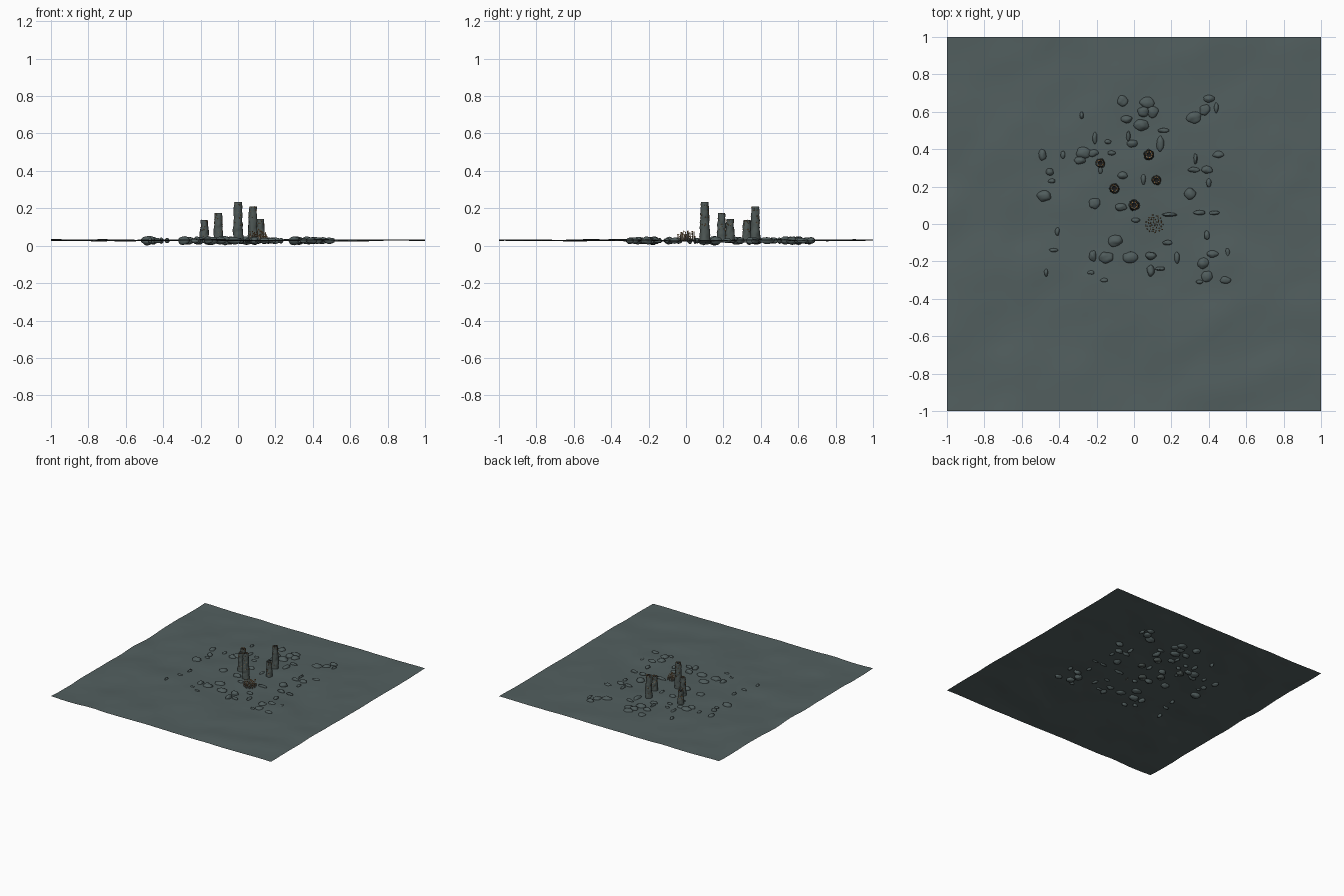
import bpy, bmesh, math, random
from mathutils import Vector, Matrix, noise

if "Cube" in bpy.data.objects:
    bpy.data.objects.remove(bpy.data.objects["Cube"])
random.seed(7)


def material(name, color):
    mat = bpy.data.materials.new(name)
    mat.use_nodes = True
    mat.diffuse_color = (*color, 1)
    mat.node_tree.nodes["Principled BSDF"].inputs["Base Color"].default_value = (*color, 1)
    return mat


seabed_grey = material("seabed grey", (0.085, 0.115, 0.115))
rock_grey = material("rock grey", (0.08, 0.108, 0.108))
chimney_grey = material("chimney grey", (0.075, 0.095, 0.09))
mineral_orange = material("mineral orange", (0.42, 0.19, 0.05))
throat_black = material("throat black", (0.012, 0.012, 0.012))
tube_cream = material("tube cream", (0.4, 0.33, 0.24))


def finish(name, bm, *mats, smooth=True):
    mesh = bpy.data.meshes.new(name)
    bm.to_mesh(mesh)
    bm.free()
    for mat in mats:
        mesh.materials.append(mat)
    for face in mesh.polygons:
        face.use_smooth = smooth
    obj = bpy.data.objects.new(name, mesh)
    bpy.context.collection.objects.link(obj)
    return obj


def ground_height(x, y):
    swell = noise.noise(Vector((x * 3 + y * 1.5, y * 4 - x * 2, 0.5)))
    ripple = noise.noise(Vector((x * 8, y * 8, 3.5)))
    return 0.029 + 0.008 * swell + 0.002 * ripple


# Gently rippled sea floor
bm = bmesh.new()
bmesh.ops.create_grid(bm, x_segments=80, y_segments=80, size=1)
for v in bm.verts:
    v.co.z = ground_height(v.co.x, v.co.y)
finish("sea_floor", bm, seabed_grey)


def add_rock(bm, x, y, rx, ry, rz):
    made = bmesh.ops.create_icosphere(bm, subdivisions=3, radius=1)["verts"]
    seed = Vector((x * 40, y * 40, 0))
    for v in made:
        lump = 1 + 0.22 * noise.noise(v.co * 1.3 + seed)
        v.co = Vector((x + v.co.x * rx * lump, y + v.co.y * ry * lump,
                       0.027 + v.co.z * rz * lump))


# Boulders: centre x, y and half widths, in hundredths
boulders = [
    (-6, 66, 3, 3), (7, 65, 4, 3), (5, 60, 3, 3), (10, 60, 3, 3), (4, 53, 4, 3),
    (-4, 56, 3, 2), (40, 67, 3, 2), (32, 57, 4, 3), (38, 61, 3, 3), (-28, 58, 1, 2),
    (14, 43, 2, 4), (-1, 43, 3, 2), (-27, 38, 4, 3), (-29, 34, 3, 2), (-22, 38, 3, 2),
    (-49, 37, 2, 3), (-45, 28, 2, 2), (-48, 15, 4, 3), (-6, 26, 3, 2), (-21, 11, 3, 3),
    (-7, 9, 3, 2), (19, 5, 4, 1), (30, 16, 3, 3), (39, 29, 3, 2), (45, 37, 3, 2),
    (33, 35, 1, 3), (-10, -9, 4, 3), (-15, -18, 4, 3), (-2, -18, 4, 3), (-22, -17, 2, 3),
    (9, -17, 3, 2), (9, -25, 2, 3), (37, -21, 3, 3), (39, -28, 3, 3), (49, -30, 3, 2),
    (42, -16, 3, 2)]
bm = bmesh.new()
for x, y, rx, ry in boulders:
    add_rock(bm, x / 100, y / 100, rx / 100, ry / 100, random.uniform(0.017, 0.024))
finish("boulders", bm, rock_grey)

# Pebbles, thin and elongated along either axis
pebbles = [
    (44, 62), (16, 50), (-3, 47), (-21, 46), (-14, 44), (-12, 38), (-38, 37), (-18, 29),
    (-44, 23), (5, 24), (1, 2), (40, 22), (43, 6), (35, 6), (39, -6), (-41, -4),
    (-43, -14), (-47, -26), (-23, -26), (-16, -30), (18, -10), (23, -18), (50, -15),
    (35, -31), (14, -24), (32, 29)]
bm = bmesh.new()
for x, y in pebbles:
    long, short = random.uniform(0.018, 0.032), random.uniform(0.01, 0.015)
    rx, ry = random.choice([(long, short), (short, long)])
    add_rock(bm, x / 100, y / 100, rx, ry, random.uniform(0.012, 0.017))
finish("pebbles", bm, rock_grey)


def add_chimney(name, x, y, top):
    """Lumpy tapering pipe with a hollow mouth and mineral crust."""
    bm = bmesh.new()
    sides, rows, base = 20, 22, 0.018
    wide = 0.026 + 0.03 * (top - 0.13)
    profile = []
    for i in range(rows + 1):
        t = i / rows
        profile.append((wide * (1 - 0.3 * t), base + (top - base) * t))
    profile += [(wide * 0.45, top - 0.002), (wide * 0.35, top - 0.02)]
    rings = []
    for r, z in profile:
        ring = []
        for k in range(sides):
            a = math.tau * k / sides
            point = Vector((math.cos(a), math.sin(a), z * 25))
            bump = 1 + 0.2 * noise.noise(point * 1.6 + Vector((x, y, 0)) * 50)
            ring.append(bm.verts.new((x + r * bump * point.x, y + r * bump * point.y, z)))
        rings.append(ring)
    for i, (low, high) in enumerate(zip(rings, rings[1:])):
        for k in range(sides):
            n = (k + 1) % sides
            face = bm.faces.new((low[k], low[n], high[n], high[k]))
            if i > rows:
                face.material_index = 2
            elif i == rows and k % 3 == 0:
                face.material_index = 1
    bm.faces.new(rings[-1]).material_index = 2
    bm.faces.new(rings[0][::-1])
    # Small mineral nodules stuck to the wall, denser toward the mouth
    for _ in range(34):
        t = math.sqrt(random.uniform(0.05, 1))
        a = random.uniform(0, math.tau)
        r = wide * (1 - 0.3 * t) * 0.98
        spot = Vector((x + r * math.cos(a), y + r * math.sin(a), base + (top - base) * t))
        nodule = bmesh.ops.create_icosphere(bm, subdivisions=1, radius=random.uniform(0.002, 0.0032),
                                            matrix=Matrix.Translation(spot))
        for v in nodule["verts"]:
            for face in v.link_faces:
                face.material_index = 1
    finish(name, bm, chimney_grey, mineral_orange, throat_black)


for name, x, y, top in [
        ("tall_chimney", 0, 0.10, 0.233), ("left_middle_chimney", 0.08, 0.37, 0.21),
        ("right_middle_chimney", -0.105, 0.19, 0.174), ("left_short_chimney", 0.12, 0.235, 0.143),
        ("right_short_chimney", -0.18, 0.325, 0.138)]:
    add_chimney(name, x, y, top)

# Colony of thin tubes with bright tips
bm = bmesh.new()
for i in range(42):
    a = i * 2.4
    spread = 0.05 * math.sqrt(i / 42)
    x, y = 0.11 + spread * math.cos(a), spread * math.sin(a)
    height = random.uniform(0.02, 0.052)
    lean = Matrix.Rotation(random.uniform(-0.25, 0.25), 4, random.choice("XY"))
    root = Matrix.Translation((x, y, 0.027)) @ lean
    bmesh.ops.create_cone(bm, cap_ends=True, segments=6, radius1=0.0016, radius2=0.0022,
                          depth=height, matrix=root @ Matrix.Translation((0, 0, height / 2)))
    tip = bmesh.ops.create_icosphere(bm, subdivisions=1, radius=0.0036,
                                     matrix=root @ Matrix.Translation((0, 0, height)))
    for v in tip["verts"]:
        for face in v.link_faces:
            face.material_index = 1
finish("tube_colony", bm, tube_cream, mineral_orange)
